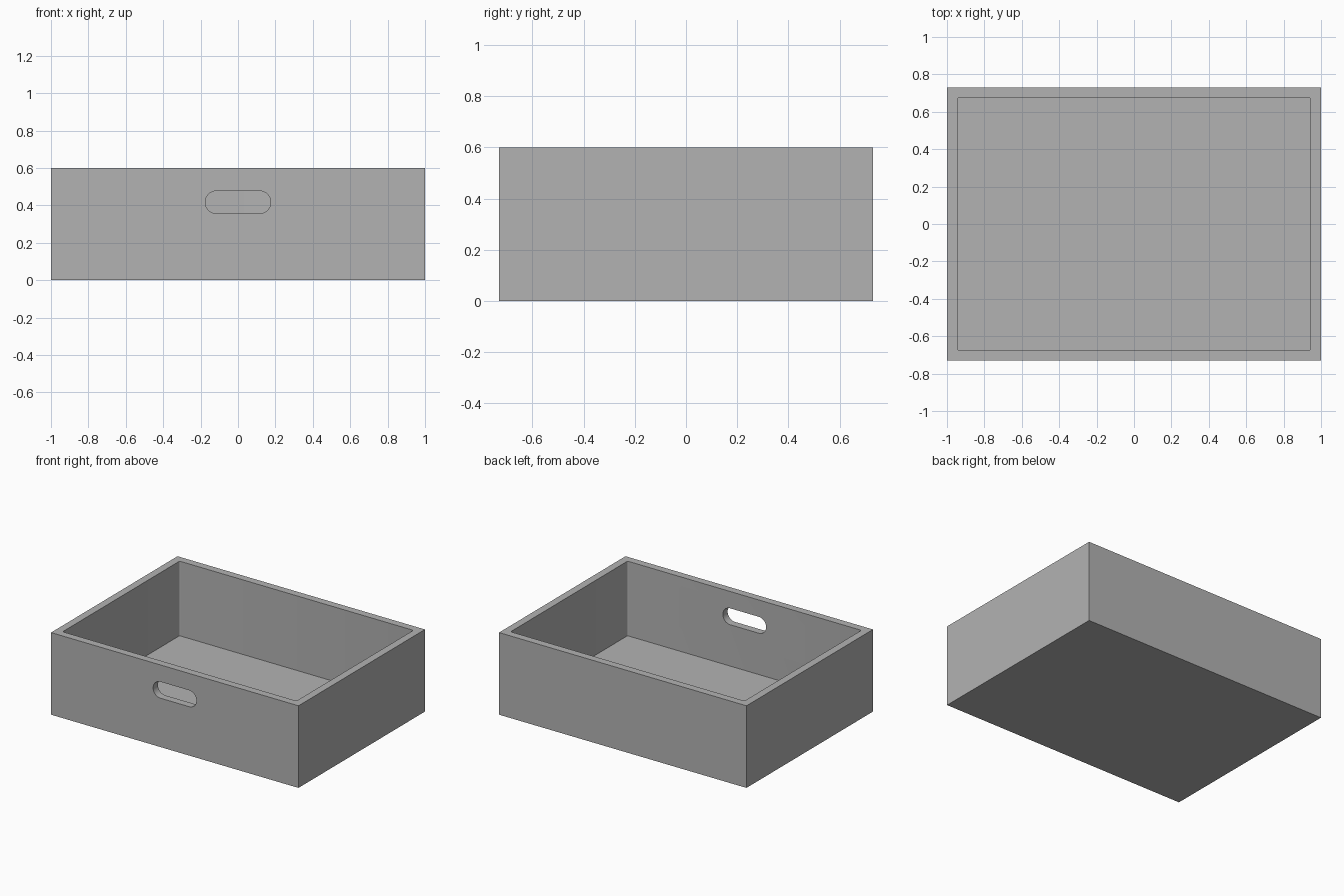
import bpy, bmesh, math
from mathutils import Matrix

if "Cube" in bpy.data.objects:
    bpy.data.objects.remove(bpy.data.objects["Cube"], do_unlink=True)

LENGTH, WIDTH, HEIGHT = 2.0, 1.46, 0.6
WALL = 0.055

grey = bpy.data.materials.new("plain_grey")
grey.use_nodes = True
colour = (0.45, 0.45, 0.45, 1)
grey.diffuse_color = colour
grey.node_tree.nodes["Principled BSDF"].inputs["Base Color"].default_value = colour


def prism(name, width, depth, height, radius=0, steps=0, matrix=Matrix()):
    """Extrude a rectangle, with optional rounded corners, along its local z."""
    bm = bmesh.new()
    ring = []
    for corner, (sx, sy) in enumerate(((1, 1), (-1, 1), (-1, -1), (1, -1))):
        for i in range(steps + 1):
            a = math.pi / 2 * (corner + i / max(steps, 1))
            x = sx * (width / 2 - radius) + radius * math.cos(a)
            y = sy * (depth / 2 - radius) + radius * math.sin(a)
            ring.append(bm.verts.new((x, y, 0)))
    base = bm.faces.new(ring)
    top = bmesh.ops.extrude_face_region(bm, geom=[base])["geom"]
    moved = [v for v in top if isinstance(v, bmesh.types.BMVert)]
    bmesh.ops.translate(bm, verts=moved, vec=(0, 0, height))
    bmesh.ops.remove_doubles(bm, verts=bm.verts, dist=1e-5)
    bmesh.ops.transform(bm, matrix=matrix, verts=bm.verts)
    bmesh.ops.recalc_face_normals(bm, faces=bm.faces)
    mesh = bpy.data.meshes.new(name)
    bm.to_mesh(mesh)
    bm.free()
    mesh.materials.append(grey)
    obj = bpy.data.objects.new(name, mesh)
    bpy.context.collection.objects.link(obj)
    return obj


# Open tray body
tray = prism("tray", LENGTH, WIDTH, HEIGHT)

# Hollow with slightly rounded upright corners
cavity = prism("cavity_cutter", LENGTH - 2 * WALL, WIDTH - 2 * WALL, HEIGHT,
               radius=0.01, steps=4, matrix=Matrix.Translation((0, 0, WALL)))

# Hand slot through the front wall only
slot_place = Matrix.Translation((0, -WIDTH / 2 + 2 * WALL, 0.417)) @ Matrix.Rotation(math.pi / 2, 4, "X")
slot = prism("hand_slot_cutter", 0.35, 0.12, 4 * WALL,
             radius=0.06, steps=12, matrix=slot_place)

bpy.context.view_layer.objects.active = tray
tray.select_set(True)
for cutter in (cavity, slot):
    cutter.hide_render = True
    mod = tray.modifiers.new(cutter.name, "BOOLEAN")
    mod.operation = "DIFFERENCE"
    mod.solver = "EXACT"
    mod.object = cutter
    bpy.ops.object.modifier_apply(modifier=mod.name)
    bpy.data.objects.remove(cutter, do_unlink=True)

bpy.ops.object.shade_smooth_by_angle(angle=math.radians(30))
